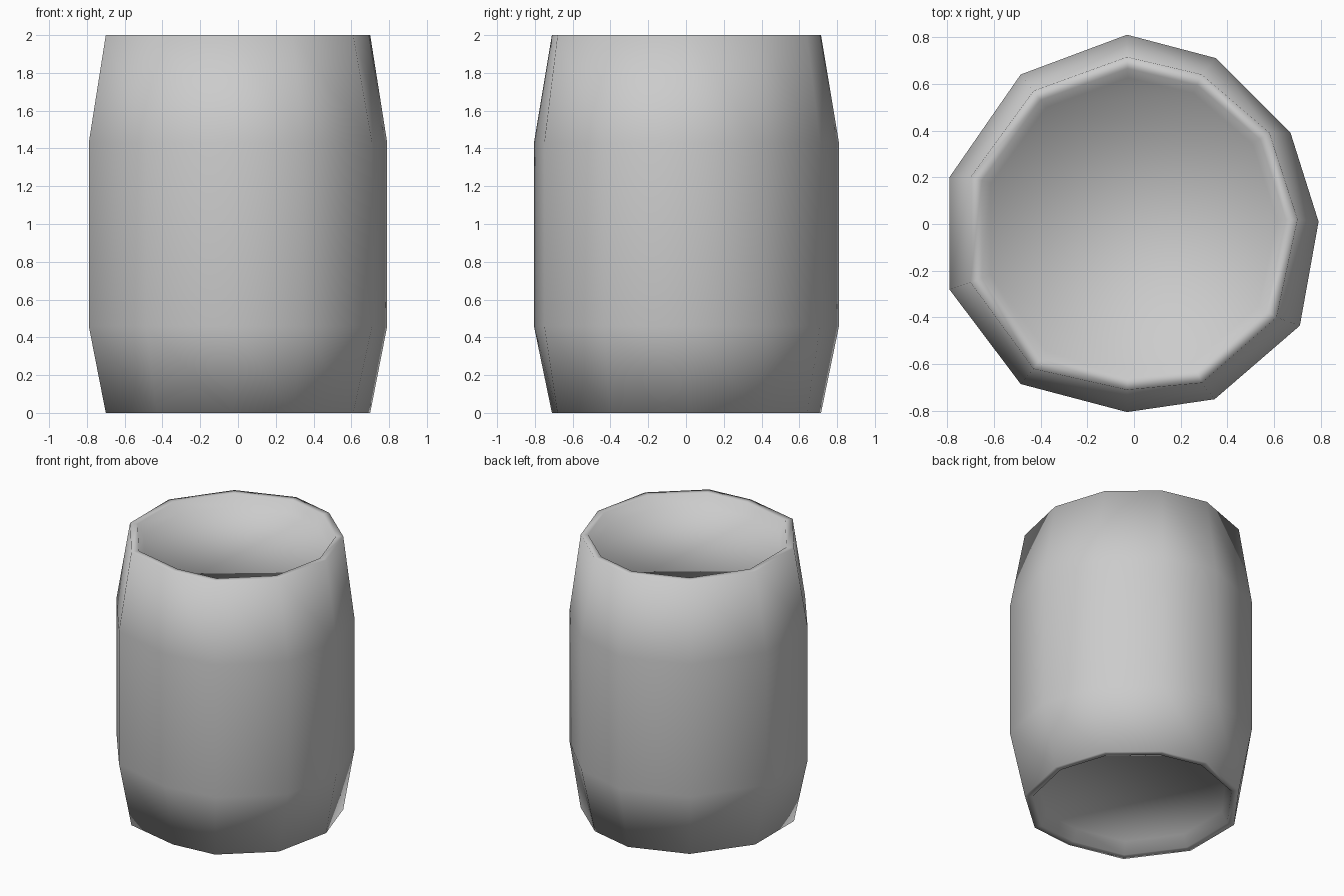
import bpy, bmesh

if "Cube" in bpy.data.objects:
    bpy.data.objects.remove(bpy.data.objects["Cube"])

# Slightly uneven 11-sided cross-sections: belly (wide) and rim (narrow)
BELLY = [(-.03, .81), (.35, .71), (.67, .39), (.79, .01), (.71, -.435), (.345, -.75),
         (-.03, -.805), (-.485, -.685), (-.79, -.28), (-.79, .20), (-.485, .64)]
RIM = [(-.03, .715), (.29, .64), (.58, .39), (.70, .02), (.61, -.40), (.29, -.68),
       (-.03, -.71), (-.43, -.62), (-.70, -.25), (-.70, .20), (-.43, .57)]
LIP, PANEL = 0.93, 0.875  # scale of the inner lip edge and of the end panel
DEPTH = 0.08              # recess of both end panels

# Rings from the recess under the base, around the outside, into the top recess
RINGS = [(RIM, PANEL, DEPTH), (RIM, LIP, 0), (RIM, 1, 0), (BELLY, 1, .46),
         (BELLY, 1, 1.43), (RIM, 1, 2), (RIM, LIP, 2), (RIM, PANEL, 2 - DEPTH)]

bm = bmesh.new()
loops = [[bm.verts.new((x * s, y * s, z)) for x, y in outline] for outline, s, z in RINGS]

# Walls
for a, b in zip(loops, loops[1:]):
    for i in range(len(a)):
        j = (i + 1) % len(a)
        bm.faces.new((a[i], a[j], b[j], b[i]))

# Recessed end panels
bm.faces.new(loops[0])
bm.faces.new(loops[-1])
bmesh.ops.recalc_face_normals(bm, faces=bm.faces[:])
for f in bm.faces:
    f.smooth = True

mesh = bpy.data.meshes.new("barrel")
bm.to_mesh(mesh)
bm.free()
bpy.context.collection.objects.link(bpy.data.objects.new("barrel", mesh))
